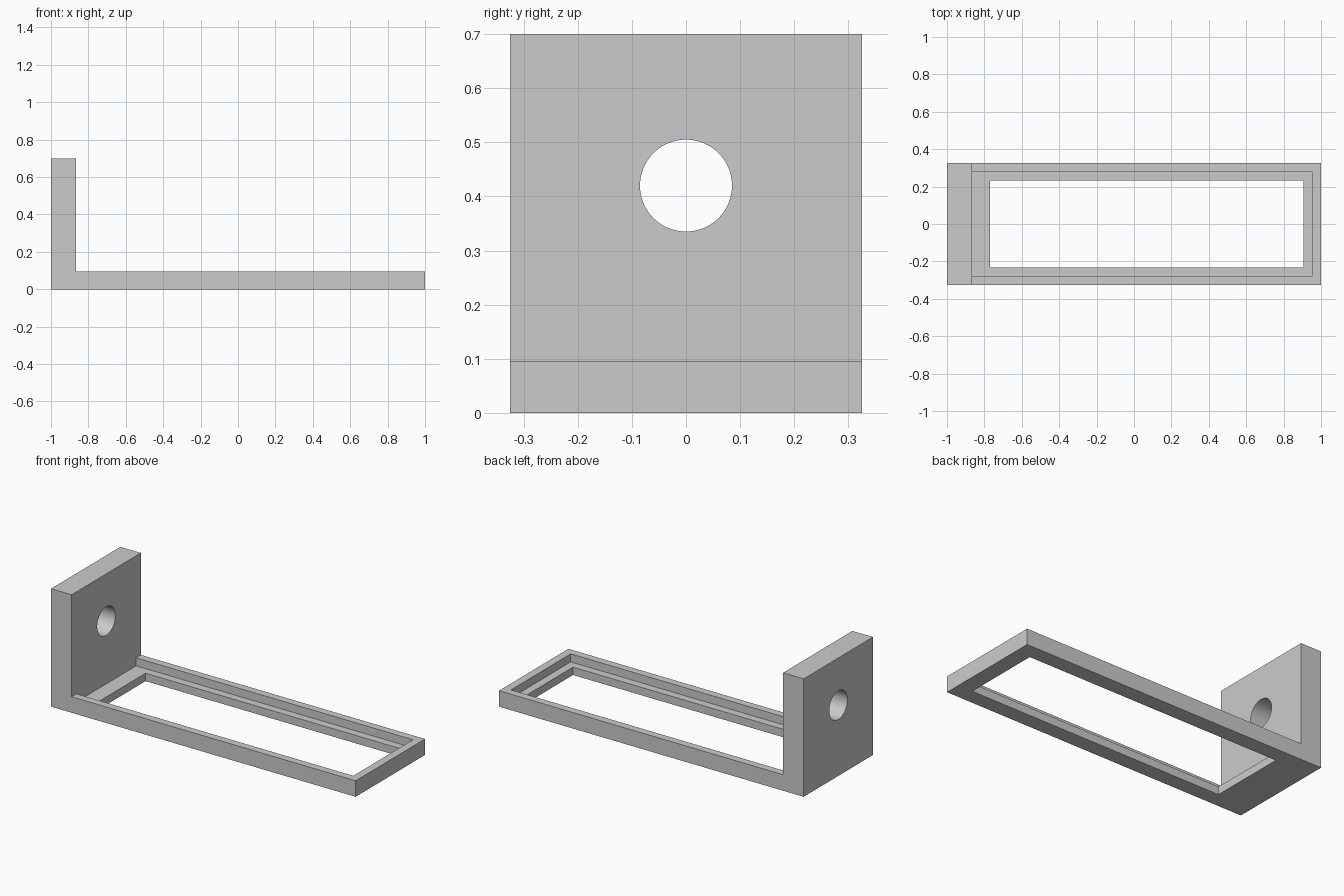
import bpy, bmesh, math
from mathutils import Matrix, Vector

old = bpy.data.objects.get("Cube")
if old:
    bpy.data.objects.remove(old, do_unlink=True)

HALF_WIDTH = 0.325
BASE_TOP, LEDGE_Z, WALL_TOP = 0.095, 0.047, 0.70
WALL_FACE = -0.865

grey = bpy.data.materials.new("plain_grey")
grey.use_nodes = True
colour = (0.6, 0.6, 0.6, 1)
grey.diffuse_color = colour
grey.node_tree.nodes["Principled BSDF"].inputs["Base Color"].default_value = colour


def make_object(name, bm):
    bmesh.ops.recalc_face_normals(bm, faces=bm.faces)
    mesh = bpy.data.meshes.new(name)
    bm.to_mesh(mesh)
    bm.free()
    mesh.materials.append(grey)
    obj = bpy.data.objects.new(name, mesh)
    bpy.context.collection.objects.link(obj)
    return obj


def box_cutter(name, x0, x1, half_y, z0, z1):
    bm = bmesh.new()
    size = Matrix.Diagonal((x1 - x0, 2 * half_y, z1 - z0, 1))
    centre = Matrix.Translation(((x0 + x1) / 2, 0, (z0 + z1) / 2))
    bmesh.ops.create_cube(bm, size=1, matrix=centre @ size)
    return make_object(name, bm)


def cut(target, cutter):
    cutter.hide_render = True
    mod = target.modifiers.new(cutter.name, "BOOLEAN")
    mod.operation = "DIFFERENCE"
    mod.solver = "EXACT"
    mod.object = cutter
    bpy.context.view_layer.objects.active = target
    bpy.ops.object.modifier_apply(modifier=mod.name)
    bpy.data.objects.remove(cutter, do_unlink=True)


# L-shaped bracket: upright end plate and flat base
profile = [(-1, 0), (1, 0), (1, BASE_TOP), (WALL_FACE, BASE_TOP),
           (WALL_FACE, WALL_TOP), (-1, WALL_TOP)]
bm = bmesh.new()
side = bm.faces.new([bm.verts.new((x, -HALF_WIDTH, z)) for x, z in profile])
extruded = bmesh.ops.extrude_face_region(bm, geom=[side])["geom"]
bmesh.ops.translate(bm, vec=Vector((0, 2 * HALF_WIDTH, 0)),
                    verts=[v for v in extruded if isinstance(v, bmesh.types.BMVert)])
bracket = make_object("bracket_frame", bm)

# Recess with a ledge, then the opening through the base
cut(bracket, box_cutter("recess_cutter", WALL_FACE, 0.953, 0.28, LEDGE_Z, 0.2))
cut(bracket, box_cutter("opening_cutter", -0.77, 0.905, 0.233, -0.1, 0.2))

# Round hole through the end plate
bm = bmesh.new()
place = Matrix.Translation((-0.93, 0, 0.42)) @ Matrix.Rotation(math.pi / 2, 4, "Y")
bmesh.ops.create_cone(bm, cap_ends=True, segments=64, radius1=0.085,
                      radius2=0.085, depth=0.4, matrix=place)
cut(bracket, make_object("hole_cutter", bm))

# Smooth hole wall, crisp corners
bpy.ops.object.select_all(action="DESELECT")
bracket.select_set(True)
bpy.context.view_layer.objects.active = bracket
bpy.ops.object.shade_smooth_by_angle(angle=math.radians(30))
